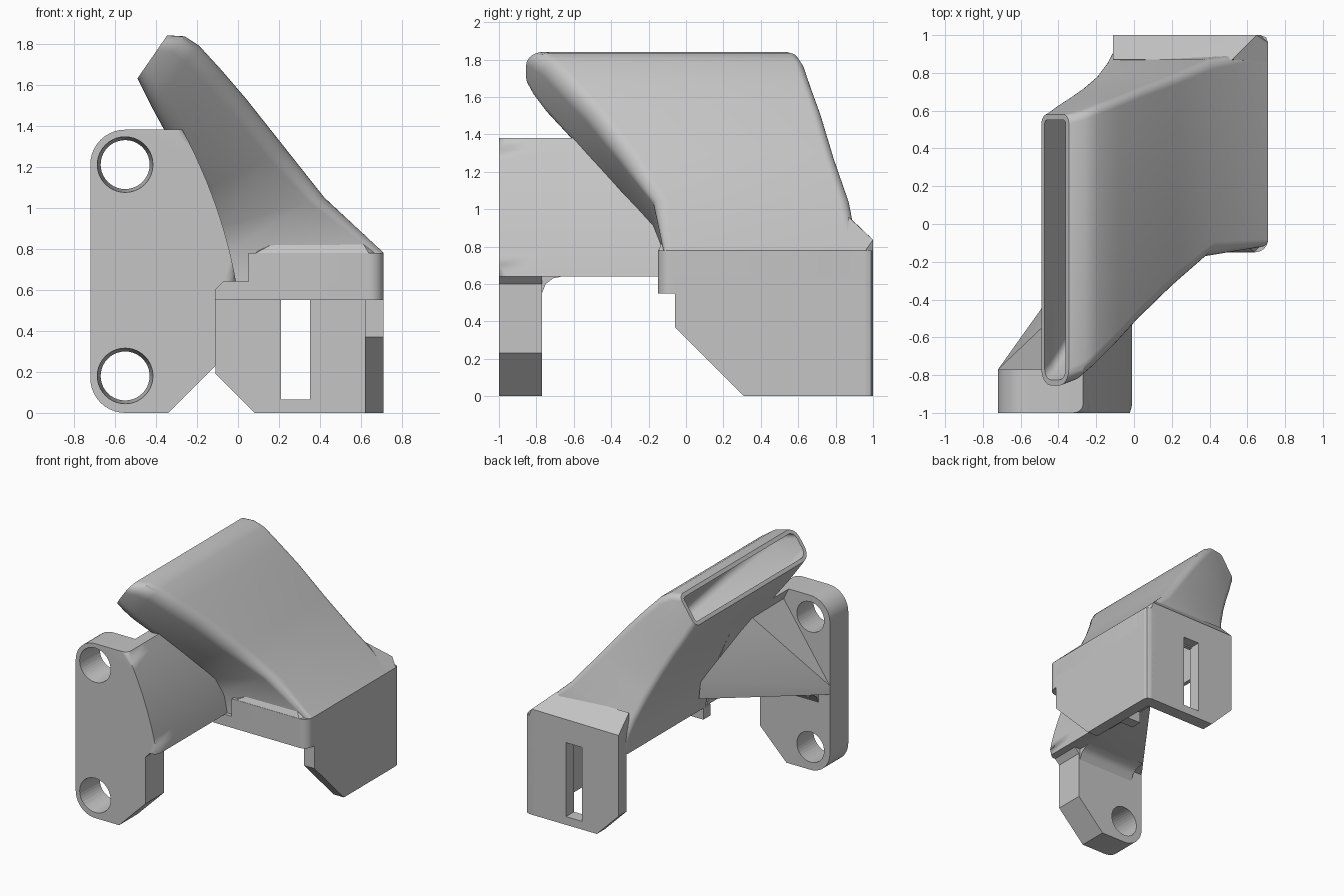
import bpy, bmesh, math
from mathutils import Vector

if "Cube" in bpy.data.objects:
    bpy.data.objects.remove(bpy.data.objects["Cube"])

grey = bpy.data.materials.new("plain grey")
grey.use_nodes = True
grey.diffuse_color = (0.56, 0.56, 0.56, 1)
grey.node_tree.nodes["Principled BSDF"].inputs["Base Color"].default_value = grey.diffuse_color


def select(obj):
    bpy.ops.object.select_all(action='DESELECT')
    obj.select_set(True)
    bpy.context.view_layer.objects.active = obj


def shade(obj):
    select(obj)
    bpy.ops.object.shade_smooth_by_angle(angle=math.radians(32))


def finish(name, bm):
    bmesh.ops.recalc_face_normals(bm, faces=bm.faces)
    mesh = bpy.data.meshes.new(name)
    bm.to_mesh(mesh)
    bm.free()
    mesh.materials.append(grey)
    obj = bpy.data.objects.new(name, mesh)
    bpy.context.collection.objects.link(obj)
    shade(obj)
    return obj


def prism(name, outline, axis, start, end, soft_edge=None):
    """Extrude a 2D outline along an axis; round the edges picked by soft_edge."""
    bm = bmesh.new()

    def place(p, d):
        co = list(p)
        co.insert("xyz".index(axis), d)
        return bm.verts.new(co)
    a = [place(p, start) for p in outline]
    b = [place(p, end) for p in outline]
    bm.faces.new(a)
    bm.faces.new(b[::-1])
    for i in range(len(a)):
        j = (i + 1) % len(a)
        bm.faces.new((a[i], b[i], b[j], a[j]))
    if soft_edge:
        edges = [e for e in bm.edges if all(soft_edge(v.co) for v in e.verts)]
        bmesh.ops.bevel(bm, geom=edges, offset=0.045, segments=4, profile=0.5,
                        affect='EDGES')
    return finish(name, bm)


def hull(name, points):
    bm = bmesh.new()
    for p in points:
        bm.verts.new(p)
    bmesh.ops.convex_hull(bm, input=bm.verts)
    bmesh.ops.dissolve_limit(bm, angle_limit=0.02, verts=bm.verts, edges=bm.edges)
    return finish(name, bm)


def arc(cx, cy, r, a0, a1, n=10):
    angles = [math.radians(a0 + (a1 - a0) * i / n) for i in range(n + 1)]
    return [(cx + r * math.cos(a), cy + r * math.sin(a)) for a in angles]


def cut(target, cutter):
    mod = target.modifiers.new("cut", 'BOOLEAN')
    mod.operation = 'DIFFERENCE'
    mod.solver = 'EXACT'
    mod.object = cutter
    # The cut must run before the smoothing modifier, if there is one
    target.modifiers.move(len(target.modifiers) - 1, 0)
    select(target)
    bpy.ops.object.modifier_apply(modifier=mod.name)
    bpy.data.objects.remove(cutter)
    bm = bmesh.new()
    bm.from_mesh(target.data)
    bmesh.ops.triangulate(bm, faces=[f for f in bm.faces if len(f.verts) > 4])
    bm.to_mesh(target.data)
    bm.free()
    shade(target)


# Curved edge shared by the mounting plate and the arm
def bow(z):
    t = (z - 0.64) / 0.74
    return -0.01 - 0.13 * t - 0.13 * t * t


def on_front_bow(co):
    return co.y < -0.99 and co.z > 0.63 and abs(co.x - bow(co.z)) < 0.001


heights = [0.64 + 0.74 * i / 12 for i in range(13)]
curve = [(bow(z), z) for z in heights]

# Mounting plate with two screw holes
outline = [(-0.34, 0), (-0.11, 0.23), (-0.11, 0.60), (-0.07, 0.64)] + curve
outline += arc(-0.55, 1.21, 0.17, 90, 180) + arc(-0.55, 0.17, 0.17, 180, 270)
plate = prism("mounting_plate", outline, "y", -1, -0.77, on_front_bow)
for z in (0.18, 1.21):
    bpy.ops.mesh.primitive_cone_add(vertices=40, radius1=0.136, radius2=0.119, depth=0.24,
                                    location=(-0.55, -0.885, z),
                                    rotation=(-math.pi / 2, 0, 0))
    cut(plate, bpy.context.object)

# Curved arm joining the plate to the duct
inner_curve = [(x - 0.09, z) for x, z in reversed(curve)]
prism("arm", curve + inner_curve, "y", -0.8, -0.12)

# Sloping gusset and the small fillet under it
hull("gusset", [(-0.72, -0.77, 0.64), (-0.72, -0.77, 0.71), (-0.14, 0.04, 0.76),
                (-0.15, 0.03, 0.9), (-0.31, -0.38, 1.29), (-0.31, -0.77, 1.3),
                (-0.05, -0.77, 0.64), (-0.05, -0.4, 0.64)])
prism("gusset_fillet", [(-0.78, 0.54), (-0.77, 0.55), (-0.75, 0.6), (-0.71, 0.63),
                        (-0.64, 0.645), (-0.78, 0.65)], "x", -0.62, -0.12)

# Hollow duct: low point (x, z), high point (x, z), front y, back y, corner radius
sections = [
    (-0.11, 0.64, 0.71, 0.64, -0.12, 0.92, 0.04),
    (-0.12, 0.76, 0.71, 0.78, -0.12, 0.92, 0.04),
    (-0.15, 0.89, 0.42, 1.05, -0.175, 0.87, 0.08),
    (-0.21, 1.06, 0.23, 1.29, -0.35, 0.79, 0.10),
    (-0.29, 1.24, 0.04, 1.53, -0.53, 0.72, 0.10),
    (-0.36, 1.38, -0.08, 1.67, -0.66, 0.67, 0.10),
    (-0.42, 1.49, -0.19, 1.79, -0.765, 0.63, 0.10),
    (-0.46, 1.57, -0.26, 1.835, -0.825, 0.60, 0.10),
    (-0.49, 1.63, -0.345, 1.84, -0.855, 0.58, 0.09),
]


def ring(bm, section, wall):
    lx, lz, hx, hz, y0, y1, radius = section
    low, high = Vector((lx, 0, lz)), Vector((hx, 0, hz))
    across = (high - low).normalized()
    mid = (low + high) / 2 + Vector((0, (y0 + y1) / 2, 0))
    u, v = (high - low).length / 2 - wall, (y1 - y0) / 2 - wall
    pts = []
    # The back corners are tighter than the front ones
    for k, (su, sv) in enumerate(((1, 1), (-1, 1), (-1, -1), (1, -1))):
        r = max((min(radius, 0.05) if sv > 0 else radius) - wall, 0.02)
        pts += arc(su * (u - r), sv * (v - r), r, 90 * k, 90 * k + 90, 7)
    return [bm.verts.new(mid + across * a + Vector((0, b, 0))) for a, b in pts]


bm = bmesh.new()
outer = [ring(bm, s, 0) for s in sections]
inner = [ring(bm, s, 0.03) for s in sections]
loops = outer + inner[::-1]
for i, a in enumerate(loops):
    b = loops[(i + 1) % len(loops)]
    for j in range(len(a)):
        k = (j + 1) % len(a)
        bm.faces.new((a[j], a[k], b[k], b[j]))
finish("duct", bm)

# Blower seat: side wall, slotted back wall and the corner between them
prism("side_wall", [(0.31, 0), (0.96, 0), (0.96, 0.78), (-0.06, 0.78), (-0.06, 0.37)],
      "x", 0.62, 0.71)
back = prism("back_wall", [(0.08, 0), (0.67, 0), (0.67, 0.79), (-0.11, 0.79), (-0.11, 0.19)],
             "y", 0.9, 1.0)
cut(back, prism("slot_cutter", [(0.21, 0.065), (0.35, 0.065), (0.35, 0.65), (0.21, 0.65)],
                "y", 0.8, 1.1))
prism("back_corner", [(0.62, 0.9), (0.71, 0.9), (0.71, 0.96), (0.7, 0.988), (0.67, 1.0),
                      (0.62, 1.0)], "z", 0, 0.78)
hull("back_ridge", [(-0.11, 0.87, 0.96), (0.52, 0.87, 0.957), (-0.11, 1, 0.83),
                    (0.65, 1, 0.836), (0.71, 0.96, 0.78), (0.67, 1, 0.78),
                    (0.71, 0.86, 0.78), (-0.11, 0.86, 0.76), (-0.11, 1, 0.76)])

# Front lip of the seat, with a rounded outer corner
corner = arc(0.64, -0.08, 0.07, -90, 0, 8)
prism("front_lip", [(-0.11, -0.06), (-0.11, -0.15)] + corner + [(0.71, -0.06)],
      "z", 0.55, 0.64)
prism("front_wall", [(0.05, -0.06), (0.05, -0.15)] + corner + [(0.71, -0.06)],
      "z", 0.63, 0.78)
hull("front_slope", [(0.08, -0.15, 0.775), (0.64, -0.15, 0.775), (0.71, -0.08, 0.775),
                     (0.08, 0, 0.775), (0.71, 0, 0.78), (0.2, -0.12, 0.84),
                     (0.6, -0.12, 0.84), (0.6, 0, 0.87), (0.2, 0, 0.87)])
